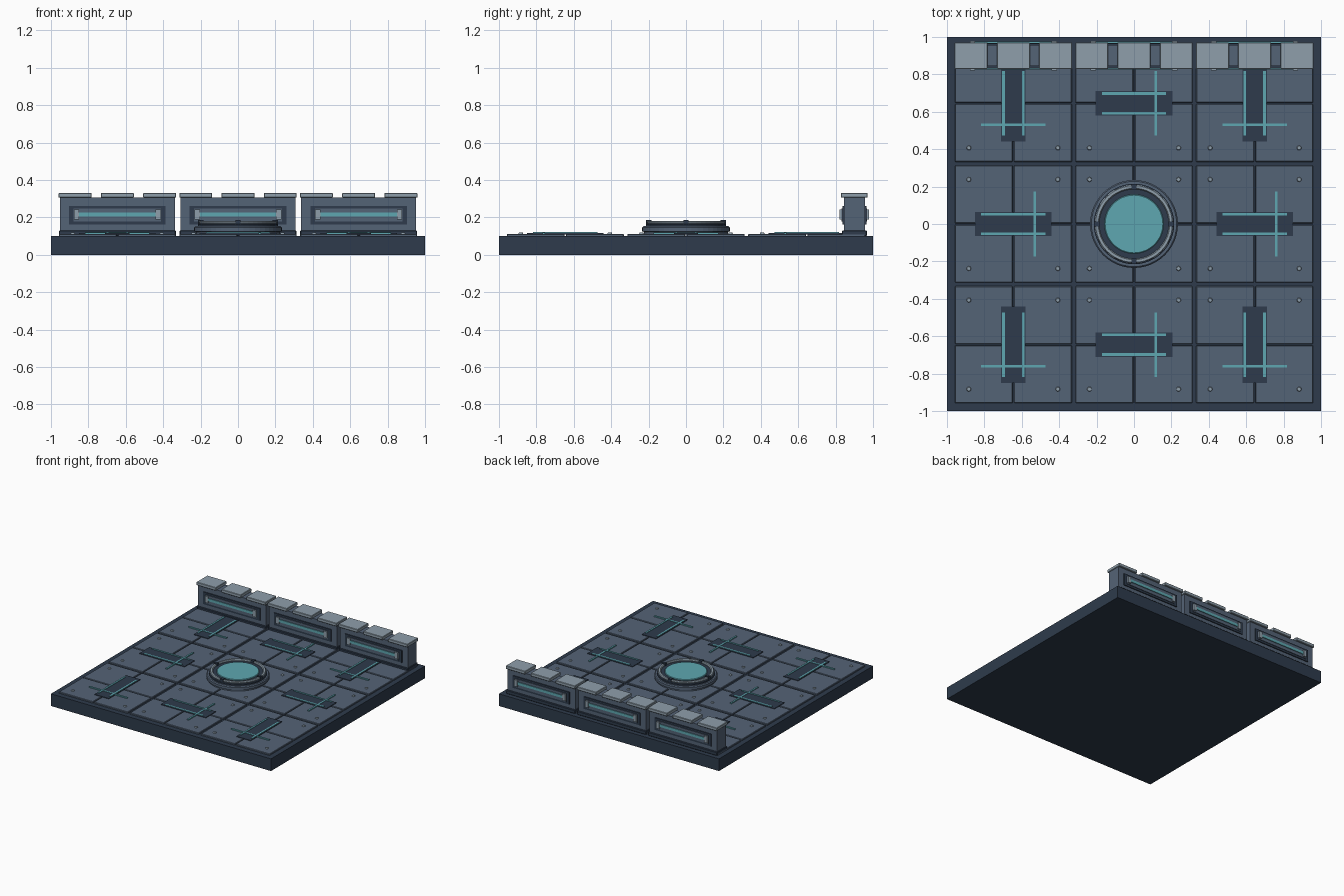
import bpy, bmesh, math
from mathutils import Matrix

if "Cube" in bpy.data.objects:
    bpy.data.objects.remove(bpy.data.objects["Cube"])


def srgb(r, g, b):
    def lin(c):
        c /= 255
        return c / 12.92 if c <= 0.04045 else ((c + 0.055) / 1.055) ** 2.4
    return (lin(r), lin(g), lin(b), 1)


def material(name, rgb):
    m = bpy.data.materials.new(name)
    m.diffuse_color = srgb(*rgb)
    m.use_nodes = True
    m.node_tree.nodes["Principled BSDF"].inputs["Base Color"].default_value = m.diffuse_color
    return m


DARK = material("dark navy", (46, 59, 76))
SLATE = material("slate blue", (84, 99, 118))
PALE = material("pale grey", (143, 159, 171))
CYAN = material("cyan glow", (94, 167, 177))
PITCH, HALF = 0.645, 0.3125


def finish(name, bm, mat):
    me = bpy.data.meshes.new(name)
    bmesh.ops.recalc_face_normals(bm, faces=bm.faces)
    bm.to_mesh(me)
    bm.free()
    me.materials.append(mat)
    ob = bpy.data.objects.new(name, me)
    bpy.context.collection.objects.link(ob)
    return ob


def boxes(name, mat, items, at=(0, 0), turn=0, bevel=0):
    """One object made of boxes given as (x0, x1, y0, y1, z0, z1)."""
    bm = bmesh.new()
    for x0, x1, y0, y1, z0, z1 in items:
        m = Matrix.Translation(((x0 + x1) / 2, (y0 + y1) / 2, (z0 + z1) / 2))
        bmesh.ops.create_cube(bm, size=1, matrix=m @ Matrix.Diagonal((x1 - x0, y1 - y0, z1 - z0, 1)))
    bm.transform(Matrix.Translation((at[0], at[1], 0)) @ Matrix.Rotation(turn, 4, 'Z'))
    ob = finish(name, bm, mat)
    if bevel:
        mod = ob.modifiers.new("edge_bevel", 'BEVEL')
        mod.width, mod.segments = bevel, 1
    return ob


def lathe(name, mat, profile, n=48, closed=False):
    """Revolve (radius, z) points around the z axis."""
    bm = bmesh.new()
    rings = [[bm.verts.new((r * math.cos(2 * math.pi * k / n), r * math.sin(2 * math.pi * k / n), z))
              for k in range(n)] for r, z in profile]
    pairs = list(zip(rings, rings[1:])) + ([(rings[-1], rings[0])] if closed else [])
    for a, b in pairs:
        for k in range(n):
            bm.faces.new((a[k], a[(k + 1) % n], b[(k + 1) % n], b[k]))
    if not closed:
        bm.faces.new(rings[0])
        bm.faces.new(rings[-1])
    return finish(name, bm, mat)


# Base slab
boxes("base_slab", DARK, [(-1, 1, -1, 1, 0, 0.10)])

# Floor tiles: four quarter panels each, corner rivets and inlaid light strips
for i in (-1, 0, 1):
    for j in (-1, 0, 1):
        at = (i * PITCH, j * PITCH)
        g = 0.004
        spans = ((-HALF, -g), (g, HALF))
        boxes("floor_tile", SLATE, [(*sx, *sy, 0.095, 0.112) for sx in spans for sy in spans],
              at, bevel=0.003)
        bm = bmesh.new()
        for sx in (-0.238, 0.238):
            for sy in (-0.238, 0.238):
                bmesh.ops.create_cone(bm, cap_ends=True, segments=10, radius1=0.013, radius2=0.010,
                                      depth=0.008, matrix=Matrix.Translation((at[0] + sx, at[1] + sy, 0.115)))
        finish("tile_rivets", bm, PALE)
        if i == 0 and j == 0:
            continue
        turn = math.pi / 2 if (i + j) % 2 else 0
        boxes("inlay_plate", DARK, [(-0.065, 0.065, -0.205, 0.205, 0.108, 0.117)], at, turn)
        boxes("light_strips", CYAN,
              [(s * 0.053 - 0.007, s * 0.053 + 0.007, -0.172, 0.172, 0.113, 0.121) for s in (-1, 1)]
              + [(-0.173, 0.173, -0.122, -0.109, 0.110, 0.120)], at, turn)

# Central round pad
lathe("pad_base", SLATE, [(0.225, 0.108), (0.225, 0.122), (0.235, 0.125), (0.235, 0.146), (0.228, 0.153)])
lathe("pad_core", DARK, [(0.215, 0.15), (0.215, 0.163), (0.205, 0.168)])
lathe("pad_ring", PALE, [(0.187, 0.165), (0.207, 0.165), (0.210, 0.174), (0.205, 0.181),
                         (0.191, 0.181), (0.186, 0.174)], closed=True)
lathe("pad_light", CYAN, [(0.158, 0.16), (0.158, 0.172), (0.154, 0.175)])
for k in range(4):
    boxes("pad_clamp", DARK, [(0.184, 0.214, -0.013, 0.013, 0.16, 0.187)], turn=k * math.pi / 2)

# Back wall: three segments with caps and a lit panel on both faces
WY = 0.90
for i in (-1, 0, 1):
    at = (i * PITCH, WY)
    boxes("wall_footing", DARK, [(-HALF, HALF, -0.067, 0.067, 0.10, 0.130)], at, bevel=0.004)
    boxes("wall_body", SLATE, [(-0.308, 0.308, -0.056, 0.056, 0.12, 0.307)], at)
    boxes("wall_caps", PALE, [(-0.314, -0.138, -0.071, 0.071, 0.305, 0.331),
                              (-0.088, 0.088, -0.071, 0.071, 0.305, 0.331),
                              (0.138, 0.314, -0.071, 0.071, 0.305, 0.331)], at, bevel=0.003)
    for turn in (0, math.pi):
        boxes("panel_frame", DARK, [(-0.258, 0.258, -0.064, -0.05, 0.162, 0.262)], at, turn)
        boxes("panel_face", SLATE, [(-0.234, 0.234, -0.069, -0.06, 0.178, 0.247)], at, turn)
        boxes("panel_light", CYAN, [(-0.21, 0.21, -0.075, -0.065, 0.204, 0.226)], at, turn)
        boxes("panel_clips", PALE, [(s * 0.218 - 0.014, s * 0.218 + 0.014, -0.079, -0.065, 0.188, 0.242)
                                    for s in (-1, 1)], at, turn)
